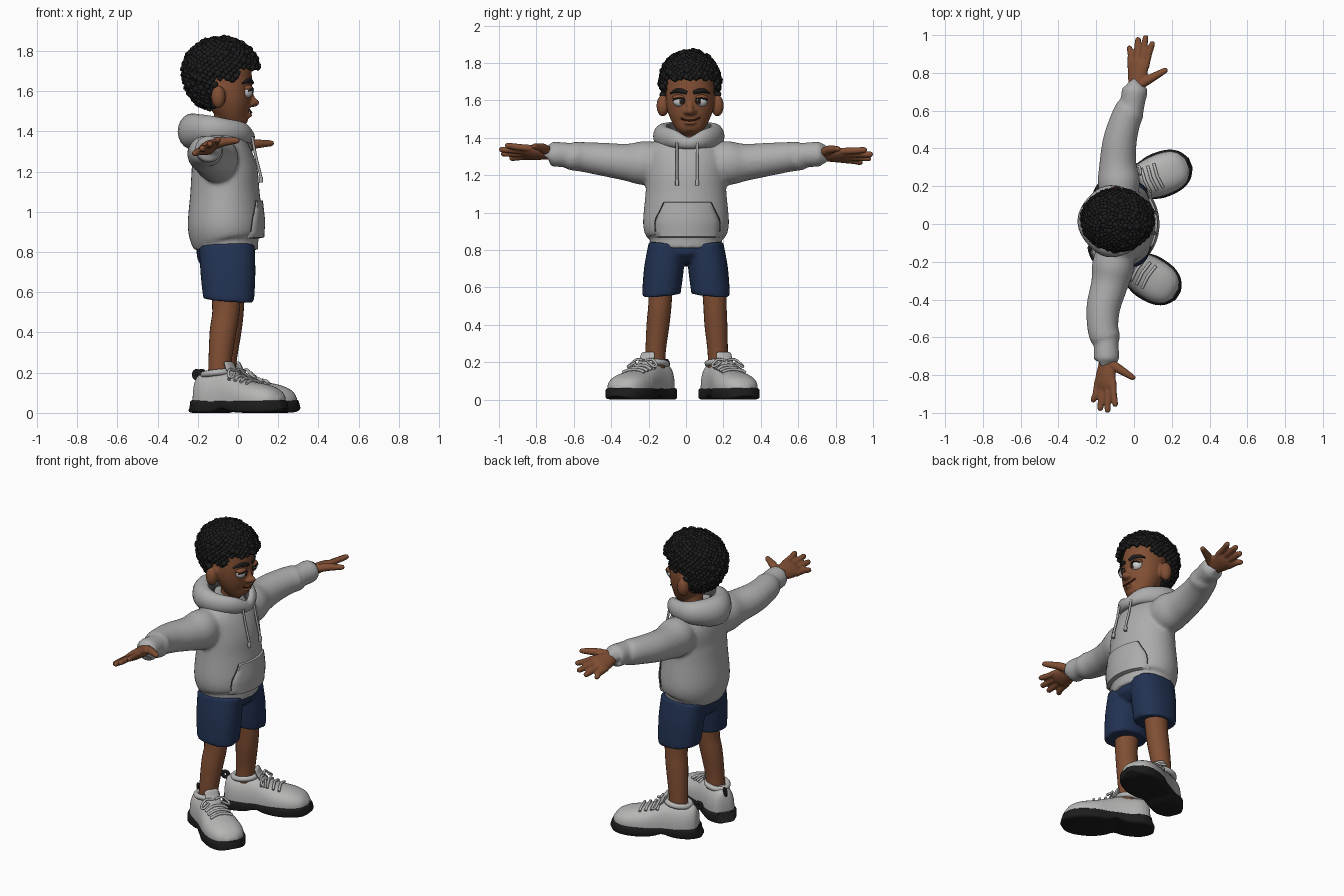
import bpy, bmesh, math, random
from mathutils import Vector, Matrix

if "Cube" in bpy.data.objects:
    bpy.data.objects.remove(bpy.data.objects["Cube"])

random.seed(4)
X, Z = Vector((1, 0, 0)), Vector((0, 0, 1))


def mat(name, *c):
    m = bpy.data.materials.new(name)
    m.diffuse_color = (*c, 1)
    m.use_nodes = True
    m.node_tree.nodes["Principled BSDF"].inputs["Base Color"].default_value = m.diffuse_color
    return m


FABRIC = mat("hoodie grey", .42, .415, .415)
SHOE = mat("shoe grey", .47, .465, .46)
SKIN = mat("brown skin", .22, .078, .034)
BLACK = mat("black", .012, .012, .012)
NAVY = mat("navy", .016, .032, .085)
LINING = mat("lining grey", .06, .06, .06)
WHITE = mat("eye white", .62, .62, .62)
IRIS = mat("iris brown", .05, .02, .01)
LIP = mat("lip brown", .07, .02, .012)


def resample(pts, steps, closed):
    """Catmull-Rom through points of (x, y, z, ra, rb)."""
    pts = [tuple(p) if len(p) == 5 else (*p, p[3]) for p in pts]
    m, out = len(pts), []
    pick = (lambda i: pts[i % m]) if closed else (lambda i: pts[min(max(i, 0), m - 1)])
    for i in range(m if closed else m - 1):
        q = [pick(i + k) for k in (-1, 0, 1, 2)]
        for s in range(steps):
            t = s / steps
            out.append([.5 * (2 * b + (c - a) * t + (2 * a - 5 * b + 4 * c - d) * t * t
                              + (3 * b - a - 3 * c + d) * t ** 3) for a, b, c, d in zip(*q)])
    return out if closed else out + [list(pts[-1])]


def tube(bm, pts, up=Z, n=24, p=2, closed=False, steps=4):
    """Skin of superellipse rings along a smooth path."""
    pts = resample(pts, steps, closed)
    m, rings = len(pts), []
    for i, (x, y, z, ra, rb) in enumerate(pts):
        a = pts[i - 1] if closed or i else pts[0]
        b = pts[(i + 1) % m] if closed else pts[min(i + 1, m - 1)]
        t = (Vector(b[:3]) - Vector(a[:3])).normalized()
        side = up.cross(t).normalized()
        nor = t.cross(side)
        ring = []
        for k in range(n):
            w = math.tau * k / n
            ca, sa = [math.copysign(abs(v) ** (2 / p), v) for v in (math.cos(w), math.sin(w))]
            ring.append(bm.verts.new(Vector((x, y, z)) + side * max(ra, .001) * ca + nor * max(rb, .001) * sa))
        rings.append(ring)
    for i in range(m if closed else m - 1):
        r, s = rings[i], rings[(i + 1) % m]
        for k in range(n):
            bm.faces.new((r[k], r[(k + 1) % n], s[(k + 1) % n], s[k]))
    if not closed:
        bm.faces.new(rings[0])
        bm.faces.new(rings[-1])
    return [v for r in rings for v in r]


def ball(bm, c, r, u=20, v=12):
    bmesh.ops.create_uvsphere(bm, u_segments=u, v_segments=v, radius=1,
                              matrix=Matrix.Translation(c) @ Matrix.Diagonal((*r, 1)))


def finish(name, bm, *mats, voxel=0, relax=4, place=None, fix=True):
    if fix:
        bmesh.ops.recalc_face_normals(bm, faces=bm.faces[:])
    if place:
        bm.transform(place)
    me = bpy.data.meshes.new(name)
    for f in bm.faces:
        f.smooth = True
    bm.to_mesh(me)
    bm.free()
    for m in mats:
        me.materials.append(m)
    me.set_sharp_from_angle(angle=math.radians(50))
    ob = bpy.data.objects.new(name, me)
    bpy.context.collection.objects.link(ob)
    if voxel:
        r = ob.modifiers.new("blend", 'REMESH')
        r.mode, r.voxel_size, r.use_smooth_shade = 'VOXEL', voxel, True
        s = ob.modifiers.new("relax", 'SMOOTH')
        s.factor, s.iterations = .5, relax
    return ob


def front_x(rows, y, z):
    """Front surface x of an upright profile."""
    for a, b in zip(rows, rows[1:]):
        if a[2] <= z <= b[2]:
            t = (z - a[2]) / (b[2] - a[2])
            x, yc, _, ra, rb = [p + (q - p) * t for p, q in zip(a, b)]
            return x + rb * math.sqrt(max(0, 1 - ((y - yc) / ra) ** 2))


def simple(name, m, pts, **kw):
    place = kw.pop("place", None)
    bm = bmesh.new()
    tube(bm, pts, **kw)
    return finish(name, bm, m, place=place)


# Hoodie body and sleeves, blended together
TORSO = [(-.06, 0, .81, .18, .15), (-.06, 0, .815, .192, .16), (-.06, 0, .86, .192, .162),
         (-.062, 0, .877, .216, .18), (-.063, 0, .95, .23, .187), (-.065, 0, 1.1, .217, .172),
         (-.068, 0, 1.2, .212, .165), (-.085, .005, 1.3, .215, .146), (-.09, .01, 1.37, .17, .12),
         (-.08, .015, 1.42, .09, .08)]
ARM = [(.1, 1.27, .09, .1), (.22, 1.265, .112, .118), (.32, 1.27, .098, .099), (.44, 1.285, .09, .089),
       (.55, 1.298, .082, .08), (.61, 1.303, .079, .076), (.628, 1.308, .065, .066),
       (.715, 1.313, .068, .066), (.722, 1.313, .045, .045)]
ARM_X = {1: (-.08, -.08, -.085, -.075, -.045, -.018, -.01, .005, .005),
         -1: (-.1, -.11, -.13, -.162, -.165, -.15, -.148, -.145, -.145)}
bm = bmesh.new()
tube(bm, TORSO, up=X, n=40)
for s, xs in ARM_X.items():
    tube(bm, [(x, s * y, z, a, b) for x, (y, z, a, b) in zip(xs, ARM)])
finish("hoodie", bm, FABRIC, voxel=.011, relax=4)

# Lowered hood: thick tilted ring with a dark inner side
half = [(.02, .085, 1.395, .034, .05), (-.07, .135, 1.405, .046, .06), (-.16, .12, 1.41, .06, .072)]
ring = [(.058, 0, 1.372, .026, .032)] + half + [(-.225, 0, 1.40, .075, .09)]
ring += [(x, -y, z, a, b) for x, y, z, a, b in reversed(half)]
bm = bmesh.new()
tube(bm, [(x, y + .015, z, a, b) for x, y, z, a, b in ring], closed=True, n=20, steps=6)
bmesh.ops.recalc_face_normals(bm, faces=bm.faces[:])
for f in bm.faces:
    inward = (Vector((-.075, .015, 1.4)) - f.calc_center_median()) * Vector((1, 1, 0)).length
    inward.z = 0
    f.material_index = int(f.normal.dot(inward.normalized()) > .45)
finish("hood", bm, FABRIC, LINING)

# Drawstrings with thicker tips
for y in (-.048, .06):
    simple("drawstring", FABRIC, [(.07, y, 1.375, .007), (.088, y, 1.28, .007), (.108, y, 1.2, .007),
                                  (.113, y, 1.175, .007), (.114, y, 1.17, .01), (.115, y, 1.145, .01)], up=X, n=8)


# Front pouch pocket with dark opening seams
def pocket_w(z):
    return .172 if z < .96 else .172 - .047 * (z - .96) / .1


us = [-1, -.97, -.8, -.6, -.4, -.2, 0, .2, .4, .6, .8, .97, 1]
zs = [.868, .873, .9, .93, .96, 1.0, 1.03, 1.055, 1.06]
bm = bmesh.new()
grid = []
for z in zs:
    edge = z in (zs[0], zs[-1])
    ys = [.008 + u * pocket_w(z) for u in us]
    grid.append([bm.verts.new((front_x(TORSO, y, max(z, .885)) + (-.012 if edge or abs(u) == 1 else .012), y, z))
                 for u, y in zip(us, ys)])
for r, s in zip(grid, grid[1:]):
    for k in range(len(us) - 1):
        bm.faces.new((r[k], r[k + 1], s[k + 1], s[k]))
finish("pocket", bm, FABRIC, fix=False)
for s in (-1, 1):
    seam = []
    for z in (.9, .96, 1.01, 1.055):
        y = .008 + s * pocket_w(z)
        seam.append((front_x(TORSO, y, z) + .005, y, z, .003))
    simple("pocket_seam", LINING, seam, up=X, n=6)

# Head, neck, ears and nose, blended together
HEAD = [(.02, .022, 1.425, .03, .03), (.01, .022, 1.44, .06, .05), (-.015, .022, 1.48, .093, .08),
        (-.035, .022, 1.54, .12, .105), (-.05, .022, 1.60, .13, .122), (-.06, .022, 1.66, .128, .13),
        (-.065, .022, 1.72, .122, .125), (-.075, .022, 1.80, .09, .09), (-.075, .022, 1.83, .04, .04)]
bm = bmesh.new()
tube(bm, HEAD, up=X, n=36)
tube(bm, [(-.075, .02, 1.34, .065), (-.065, .022, 1.42, .06), (-.055, .022, 1.52, .06)], up=X)
for s in (-1, 1):
    ball(bm, (-.098, .022 + s * .146, 1.572), (.036, .034, .058))
    ball(bm, (.068, .022 + s * .02, 1.538), (.018, .015, .014))
ball(bm, (.076, .022, 1.543), (.03, .022, .022))
tube(bm, [(.05, .022, 1.62, .015), (.062, .022, 1.58, .016), (.075, .022, 1.545, .018)], up=X, n=12)
ball(bm, (.057, .022, 1.48), (.015, .032, .01))
finish("head", bm, SKIN, voxel=.007, relax=3)

# Eyes, lids, brows
for s in (-1, 1):
    y = .022 + s * .057
    for name, m, c, r in (("eye", WHITE, (.042, y, 1.597), (.031, .036, .031)),
                          ("iris", IRIS, (.067, y - s * .012, 1.597), (.008, .018, .019)),
                          ("pupil", BLACK, (.0715, y - s * .013, 1.597), (.006, .011, .012)),
                          ("eye_glint", WHITE, (.076, y - s * .012 - .005, 1.603), (.003, .004, .004)),
                          ("upper_lid", SKIN, (.042, y, 1.616), (.033, .039, .017))):
        bm = bmesh.new()
        ball(bm, c, r)
        finish(name, bm, m)
    simple("lash_line", BLACK, [(.05, y - .036, 1.6, .003), (.07, y - .02, 1.609, .004),
                                (.076, y, 1.611, .004), (.07, y + .02, 1.609, .004),
                                (.05, y + .036, 1.6, .003)], n=8)
    brow = []
    for d, z, h in ((.018, 1.641, .009), (.045, 1.65, .013), (.075, 1.652, .011), (.103, 1.638, .004)):
        brow.append((front_x(HEAD, .022 + d, z) + .002, .022 + s * d, z, .008, h))
    simple("eyebrow", BLACK, brow, n=12)

# Smiling mouth line
simple("mouth", LIP, [(front_x(HEAD, .022 + d, z) + .001, .022 + d, z, .0045)
                      for d, z in ((-.05, 1.505), (-.028, 1.496), (0, 1.493), (.028, 1.497), (.054, 1.509))], n=8)


# Curly hair: cap plus many small curls
def hair_point(d, k):
    return Vector((-.085 + d.x * .183 * k, .022 + d.y * .155 * k, 1.70 + d.z * k * (.16 if d.z > 0 else .2)))


def hair_limit(p):
    return 1.715 if p.x > 0 else 1.66 if p.x > -.108 else 1.515


bm = bmesh.new()
bmesh.ops.create_uvsphere(bm, u_segments=48, v_segments=32, radius=1)
for v in bm.verts:
    v.co = hair_point(v.co.copy(), .96)
bmesh.ops.delete(bm, geom=[v for v in bm.verts if v.co.z < hair_limit(v.co) - .008], context='VERTS')
COUNT = 850
for i in range(COUNT):
    h = 1 - 2 * (i + .5) / COUNT
    w, q = i * 2.399963, math.sqrt(1 - h * h)
    p = hair_point(Vector((q * math.cos(w), q * math.sin(w), h)), random.uniform(.97, 1.03))
    if p.z > hair_limit(p):
        bmesh.ops.create_icosphere(bm, subdivisions=2 if i % 3 == 0 else 1, radius=random.uniform(.014, .02),
                                   matrix=Matrix.Translation(p))
finish("curly_hair", bm, BLACK)

# Hands: tilted palm, four fingers and a thumb
across, normal = Vector((.87, 0, .5)), Vector((-.5, 0, .87))
for s, wrist, drift in ((1, Vector((.005, 0, 1.312)), Vector((.13, 0, -.04))),
                        (-1, Vector((-.145, 0, 1.318)), Vector((-.05, 0, .03)))):
    def at(a, y, r, rb=None, drop=0):
        c = wrist + drift * (y - .7) + across * a - normal * drop
        return (c.x, s * y, c.z, r, rb or r)
    bm = bmesh.new()
    tube(bm, [at(0, .68, .04, .034), at(0, .74, .043, .033), at(0, .80, .057, .031),
              at(0, .85, .061, .026), at(0, .88, .05, .014)], up=normal)
    for k, tip in ((1.5, .968), (.5, 1.0), (-.5, .99), (-1.5, .945)):
        tube(bm, [at(k * .031, .83, .018), at(k * .036, .9, .018), at(k * .044, tip - .018, .016),
                  at(k * .045, tip - .004, .011), at(k * .045, tip, .004)], up=normal, n=12)
    tube(bm, [at(.02, .735, .026), at(.07, .765, .024, drop=.01), at(.115, .795, .019, drop=.03),
              at(.145, .815, .014, drop=.045), at(.152, .82, .005, drop=.048)], up=normal, n=12)
    finish("hand", bm, SKIN, voxel=.006, relax=2)

# Shorts
bm = bmesh.new()
tube(bm, [(-.06, 0, .84, .18, .145), (-.06, 0, .77, .175, .142), (-.055, 0, .725, .1, .1)], up=X, n=32)
for s in (-1, 1):
    tube(bm, [(-.055, s * .1, .83, .1, .138), (-.05, s * .118, .7, .106, .137),
              (-.046, s * .131, .58, .103, .128), (-.046, s * .132, .56, .1, .124)], up=X, n=28, p=2.3)
finish("shorts", bm, NAVY, voxel=.01, relax=3)

# Legs
for name, cs in (("right_leg", ((-.06, -.135), (-.06, -.14), (-.075, -.15), (-.09, -.163), (-.095, -.165))),
                 ("left_leg", ((-.04, .15), (-.04, .155), (-.05, .16), (-.065, .17), (-.07, .17)))):
    rows = ((.62, .065, .075), (.5, .062, .068), (.4, .061, .066), (.25, .054, .057), (.12, .054, .055))
    simple(name, SKIN, [(*c, *r) for c, r in zip(cs, rows)], up=X)

# Shoes, built along x then turned out
UPPER = [(-.088, .03, .12), (-.075, .058, .18), (-.03, .08, .2), (.04, .084, .2), (.1, .088, .2), (.16, .097, .182),
         (.23, .109, .158), (.32, .106, .14), (.38, .08, .115), (.412, .03, .08)]
SOLE = [(-.1, .04, .03), (-.09, .062, .032), (-.04, .09, .032), (.04, .088, .032), (.11, .094, .022),
        (.17, .104, .03), (.24, .12, .032), (.33, .114, .032), (.39, .085, .03), (.425, .03, .022)]


def shoe_top(u, v):
    for a, b in zip(UPPER, UPPER[1:]):
        if a[0] <= u <= b[0]:
            t = (u - a[0]) / (b[0] - a[0])
            w, h = a[1] + (b[1] - a[1]) * t, a[2] + (b[2] - a[2]) * t
            return .06 + (h - .06) * (1 - min(1, abs(v / w)) ** 2.4) ** (1 / 2.4)


for heel, angle in (((-.13, -.15, 0), -32), ((-.1, .165, 0), 21.5)):
    place = Matrix.Translation(heel) @ Matrix.Rotation(math.radians(angle), 4, 'Z')
    bm = bmesh.new()
    for v in tube(bm, [(u, 0, .06, w, h - .06) for u, w, h in UPPER], n=32, p=2.4):
        v.co.z = max(v.co.z, .03)
    finish("shoe_upper", bm, SHOE, place=place)
    bm = bmesh.new()
    for v in tube(bm, [(u, 0, .064 - h, w, h) for u, w, h in SOLE], n=32, p=6):
        v.co.z = max(v.co.z, 0)
    finish("shoe_sole", bm, BLACK, place=place)
    simple("shoe_collar", SHOE, [(.03 + .07 * math.cos(k * math.pi / 4), .06 * math.sin(k * math.pi / 4),
                                  .197 + .008 * math.cos(k * math.pi / 4), .016) for k in range(8)],
           closed=True, n=12, place=place)
    simple("tongue", SHOE, [(.15, 0, .17, .045, .014), (.115, 0, .215, .045, .014), (.1, 0, .247, .042, .012),
                            (.098, 0, .255, .03, .006)], n=16, place=place)
    for u in (.135, .17, .205, .24):
        simple("lace", SHOE, [(u + .1 * abs(v), v, shoe_top(u + .1 * abs(v), v) + .006, .008)
                              for v in (-.068, -.045, -.02, 0, .02, .045, .068)], up=X, n=8, place=place)
    for s in (-1, 1):
        simple("lace_loop", SHOE, [(.14, s * .005, .21, .007), (.135, s * .05, .215, .007), (.15, s * .085, .185, .007),
                                   (.17, s * .08, .178, .007), (.16, s * .04, .2, .007)], up=X, n=8, place=place)
    simple("heel_loop", BLACK, [(-.088 + .017 * math.cos(k * math.pi / 4), 0, .19 + .017 * math.sin(k * math.pi / 4),
                                 .012, .006) for k in range(8)], up=Vector((0, 1, 0)), closed=True, n=8, place=place)
